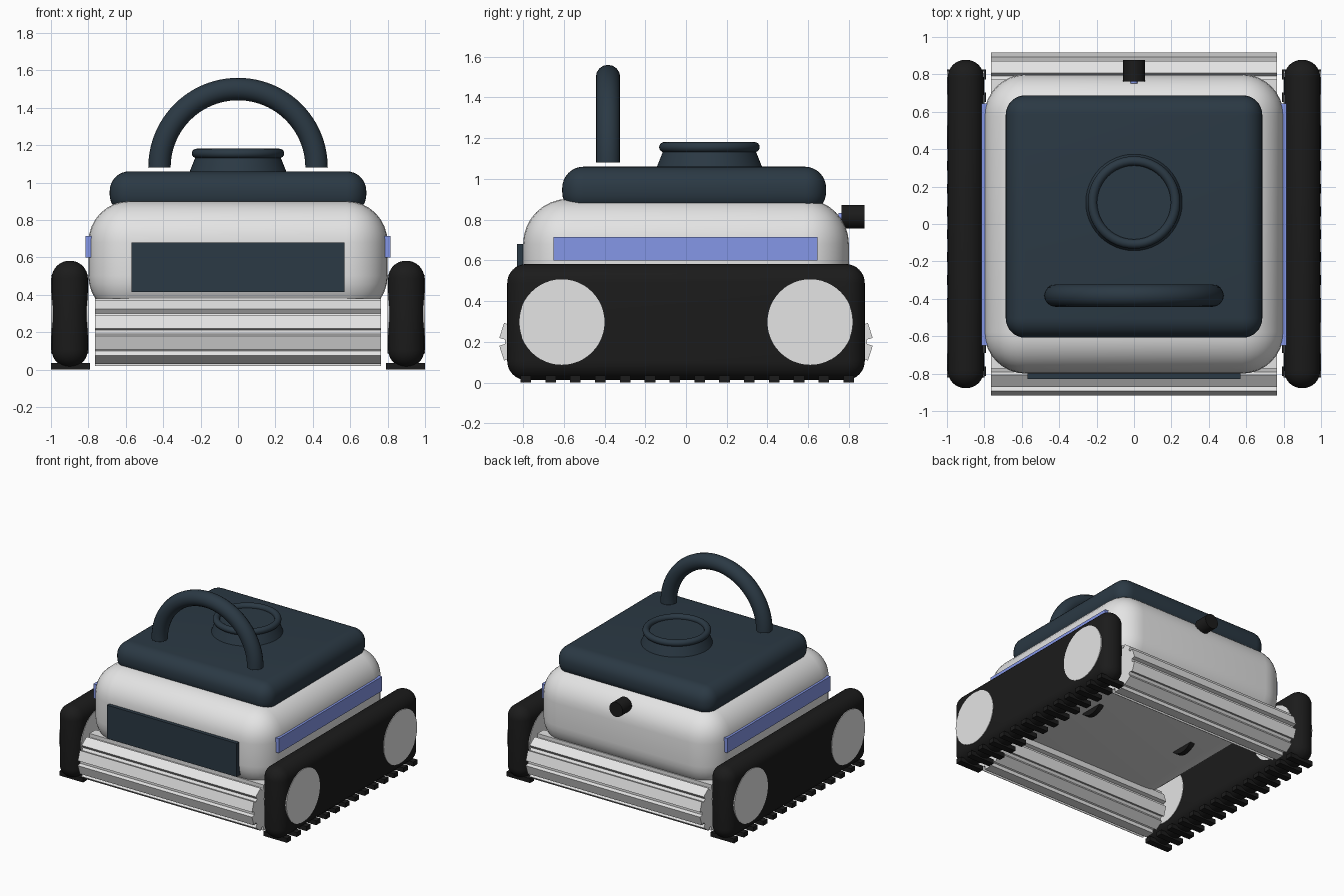
import bpy, bmesh, math
from mathutils import Matrix, Vector

if "Cube" in bpy.data.objects:
    bpy.data.objects.remove(bpy.data.objects["Cube"], do_unlink=True)


def material(name, rgb):
    mat = bpy.data.materials.new(name)
    mat.use_nodes = True
    mat.diffuse_color = (*rgb, 1)
    mat.node_tree.nodes["Principled BSDF"].inputs["Base Color"].default_value = (*rgb, 1)
    return mat


WHITE = material("light_grey", (0.78, 0.78, 0.78))
NAVY = material("dark_slate_blue", (0.024, 0.041, 0.058))
BLACK = material("rubber_black", (0.011, 0.011, 0.011))
BLUE = material("soft_blue", (0.235, 0.31, 0.8))


def finish(name, bm, mat, smooth=True):
    bmesh.ops.recalc_face_normals(bm, faces=bm.faces)
    mesh = bpy.data.meshes.new(name)
    bm.to_mesh(mesh)
    bm.free()
    mesh.materials.append(mat)
    obj = bpy.data.objects.new(name, mesh)
    bpy.context.collection.objects.link(obj)
    if smooth:
        bpy.ops.object.select_all(action="DESELECT")
        obj.select_set(True)
        bpy.context.view_layer.objects.active = obj
        bpy.ops.object.shade_smooth_by_angle(angle=math.radians(35))
    return obj


def box(name, low, high, mat, radius=0):
    """Box between two corners, with optional rounded edges."""
    low, high = Vector(low), Vector(high)
    bm = bmesh.new()
    bmesh.ops.create_cube(bm, size=1)
    bmesh.ops.scale(bm, vec=high - low, verts=bm.verts)
    bmesh.ops.translate(bm, vec=(low + high) / 2, verts=bm.verts)
    if radius:
        bmesh.ops.bevel(bm, geom=bm.edges[:], offset=radius, segments=8,
                        profile=0.5, affect="EDGES")
    return finish(name, bm, mat, radius > 0)


def cylinder(name, centre, radius, length, axis, mat, top=None):
    """Cylinder or cone along the given axis."""
    bm = bmesh.new()
    bmesh.ops.create_cone(bm, cap_ends=True, segments=48, radius1=radius,
                          radius2=radius if top is None else top, depth=length)
    turn = {"X": Matrix.Rotation(math.pi / 2, 4, "Y"),
            "Y": Matrix.Rotation(math.pi / 2, 4, "X"),
            "Z": Matrix.Identity(4)}[axis]
    bmesh.ops.transform(bm, matrix=Matrix.Translation(centre) @ turn, verts=bm.verts)
    return finish(name, bm, mat)


def ring(name, centre, major, minor, sweep, plane, mat):
    """Round tube swept along a circle or an arc, in the XY or XZ plane."""
    closed = sweep >= 2 * math.pi
    steps, sides = 48, 16
    bm = bmesh.new()
    loops = []
    for i in range(steps if closed else steps + 1):
        a = sweep * i / steps
        loop = []
        for j in range(sides):
            b = 2 * math.pi * j / sides
            r, h = major + minor * math.cos(b), minor * math.sin(b)
            u, v = r * math.cos(a), r * math.sin(a)
            offset = Vector((u, v, h) if plane == "XY" else (u, h, v))
            loop.append(bm.verts.new(Vector(centre) + offset))
        loops.append(loop)
    pairs = list(zip(loops, loops[1:]))
    if closed:
        pairs.append((loops[-1], loops[0]))
    for p, q in pairs:
        for j in range(sides):
            k = (j + 1) % sides
            bm.faces.new((p[j], p[k], q[k], q[j]))
    if not closed:
        bm.faces.new(loops[0])
        bm.faces.new(loops[-1])
    return finish(name, bm, mat)


def ribbed_roller(name, y, z, half_length, mat, ribs=10, outer=0.185, root=0.157):
    """Extruded roller with flat-topped ribs and narrow grooves."""
    bm = bmesh.new()
    profile = []
    for i in range(ribs):
        mid = 360 / ribs * (i + 0.5)
        for r, turn in ((root, -14), (outer, -12), (outer, 12), (root, 14)):
            a = math.radians(mid + turn)
            profile.append(bm.verts.new((-half_length, y + r * math.cos(a), z + r * math.sin(a))))
    cap = bm.faces.new(profile)
    out = bmesh.ops.extrude_face_region(bm, geom=[cap], use_keep_orig=True)
    moved = [v for v in out["geom"] if isinstance(v, bmesh.types.BMVert)]
    bmesh.ops.translate(bm, vec=(2 * half_length, 0, 0), verts=moved)
    return finish(name, bm, mat, smooth=False)


# Main shell and lid, the lid sinking into the shell
box("body_shell", (-0.8, -0.8, 0.28), (0.8, 0.8, 0.902), WHITE, 0.222)
box("top_lid", (-0.686, -0.608, 0.83), (0.686, 0.688, 1.06), NAVY, 0.105)
box("front_panel", (-0.57, -0.83, 0.415), (0.57, -0.75, 0.68), NAVY)

# Round cap on the lid
cylinder("cap_base", (0, 0.115, 1.1), 0.262, 0.1, "Z", NAVY, top=0.222)
ring("cap_rim", (0, 0.115, 1.156), 0.222, 0.025, 2 * math.pi, "XY", NAVY)

# Carry handle
ring("carry_handle", (0, -0.383, 1.08), 0.42, 0.06, math.pi, "XZ", NAVY)

# Cable socket at the back
cylinder("cable_socket", (0, 0.82, 0.815), 0.058, 0.115, "Y", BLACK)
cylinder("cable_core", (0, 0.76, 0.815), 0.018, 0.02, "Y", BLUE)

# Front and back brush rollers
for end, side in (("front", -1), ("back", 1)):
    ribbed_roller(end + "_roller", side * 0.733, 0.2, 0.765, WHITE)

for label, s in (("left", 1), ("right", -1)):
    # Side stripe
    xs = sorted((s * 0.75, s * 0.815))
    box(label + "_stripe", (xs[0], -0.65, 0.6), (xs[1], 0.645, 0.715), BLUE)

    # Rubber track with hubs through it
    xs = sorted((s * 0.803, s * 0.996))
    box(label + "_track", (xs[0], -0.878, 0.012), (xs[1], 0.878, 0.582), BLACK, 0.094)
    for end, y in (("front", -0.61), ("back", 0.61)):
        cylinder(f"{label}_{end}_hub", (s * 0.9, y, 0.297), 0.21, 0.2, "X", WHITE)

    # Tread pads along the ground
    xs = sorted((s * 0.792, s))
    for i in range(14):
        y = (i - 6.5) * 0.122 + 0.006
        box(f"{label}_tread_{i + 1}", (xs[0], y - 0.026, 0), (xs[1], y + 0.026, 0.035), BLACK)

    # Small support wheel under the body
    cylinder(label + "_support_wheel", (s * 0.43, 0.05, 0.365), 0.13, 0.04, "X", BLACK)
